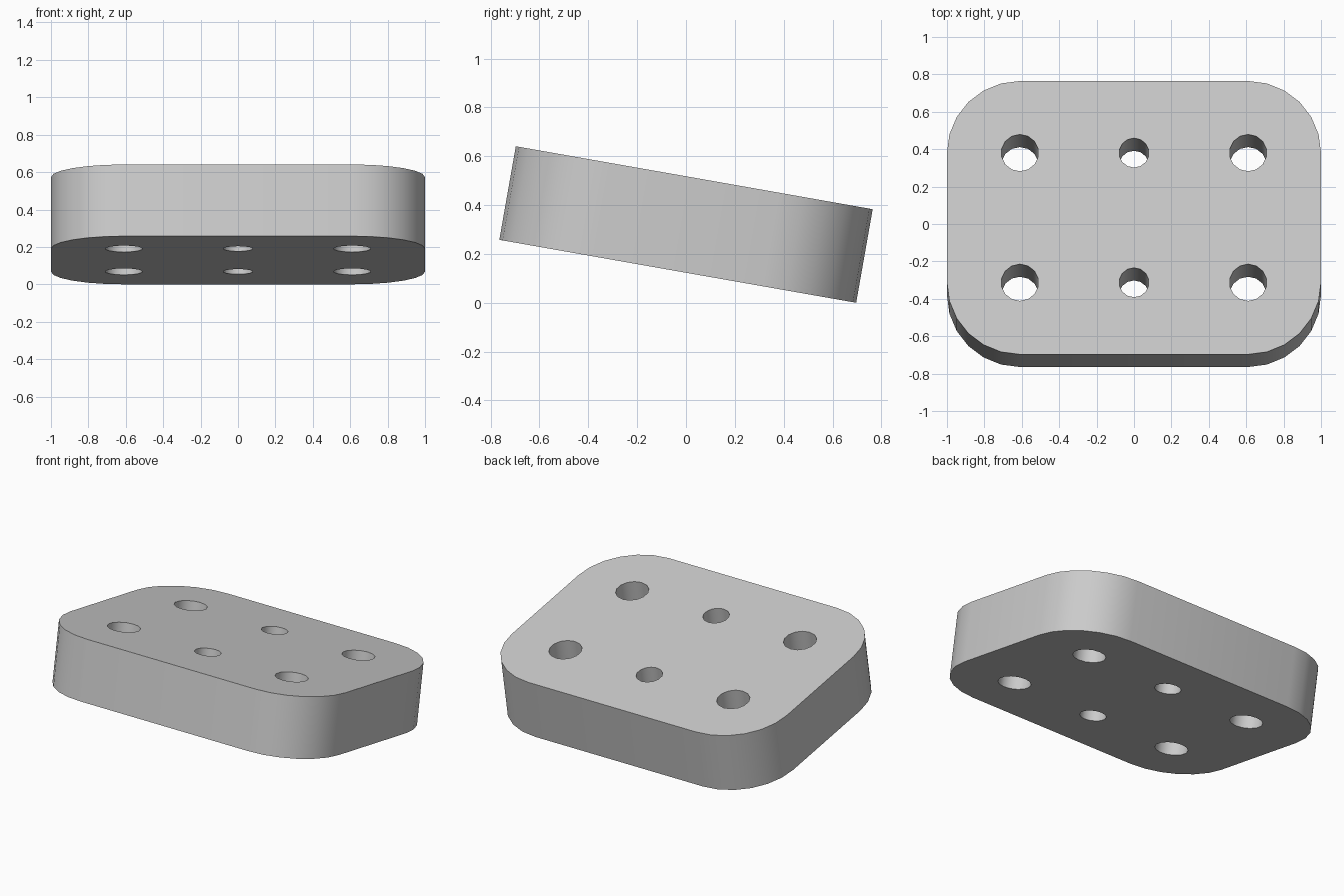
import bpy
import bmesh
from math import radians, sin, cos, pi
from mathutils import Matrix

cube = bpy.data.objects.get("Cube")
if cube:
    bpy.data.objects.remove(cube, do_unlink=True)

# Plate dimensions
HALF_X, HALF_Y, THICK = 1.0, 0.742, 0.389
RADIUS, STEPS = 0.39, 6
TILT = radians(-10)
HOLE_X, HOLE_Y = HALF_X - RADIUS, HALF_Y - RADIUS

grey = bpy.data.materials.new("plain_grey")
grey.use_nodes = True
colour = (0.6, 0.6, 0.6, 1)
grey.diffuse_color = colour
grey.node_tree.nodes["Principled BSDF"].inputs["Base Color"].default_value = colour


def make_object(name, bm):
    bmesh.ops.recalc_face_normals(bm, faces=bm.faces)
    mesh = bpy.data.meshes.new(name)
    bm.to_mesh(mesh)
    bm.free()
    mesh.materials.append(grey)
    obj = bpy.data.objects.new(name, mesh)
    bpy.context.collection.objects.link(obj)
    return obj


# Rounded rectangle outline, extruded to a slab
bm = bmesh.new()
outline = []
for corner, (sx, sy) in enumerate([(1, 1), (-1, 1), (-1, -1), (1, -1)]):
    for i in range(STEPS + 1):
        a = (corner + i / STEPS) * pi / 2
        outline.append(bm.verts.new((sx * HOLE_X + RADIUS * cos(a),
                                     sy * HOLE_Y + RADIUS * sin(a), -THICK / 2)))
base = bm.faces.new(outline)
top = bmesh.ops.extrude_face_region(bm, geom=[base])["geom"]
bmesh.ops.translate(bm, vec=(0, 0, THICK),
                    verts=[v for v in top if isinstance(v, bmesh.types.BMVert)])
plate = make_object("rounded_plate", bm)

# Six through holes: wide ones near the corners, narrow ones midway
bm = bmesh.new()
for y in (-HOLE_Y, HOLE_Y):
    for x, r in ((-HOLE_X, 0.1), (0, 0.08), (HOLE_X, 0.1)):
        bmesh.ops.create_cone(bm, cap_ends=True, segments=14, radius1=r, radius2=r,
                              depth=THICK * 2, matrix=Matrix.Translation((x, y, 0)))
cutter = make_object("hole_cutter", bm)
cutter.hide_render = True

cut = plate.modifiers.new("holes", 'BOOLEAN')
cut.operation = 'DIFFERENCE'
cut.solver = 'EXACT'
cut.object = cutter
bpy.ops.object.select_all(action='DESELECT')
plate.select_set(True)
bpy.context.view_layer.objects.active = plate
bpy.ops.object.modifier_apply(modifier=cut.name)
bpy.data.objects.remove(cutter, do_unlink=True)

# Smooth the rounded walls, then tilt the plate and rest it on the ground
bpy.ops.object.shade_smooth_by_angle(angle=radians(35))
plate.data.transform(Matrix.Rotation(TILT, 4, 'X'))
lowest = min(v.co.z for v in plate.data.vertices)
plate.data.transform(Matrix.Translation((0, 0, -lowest)))
